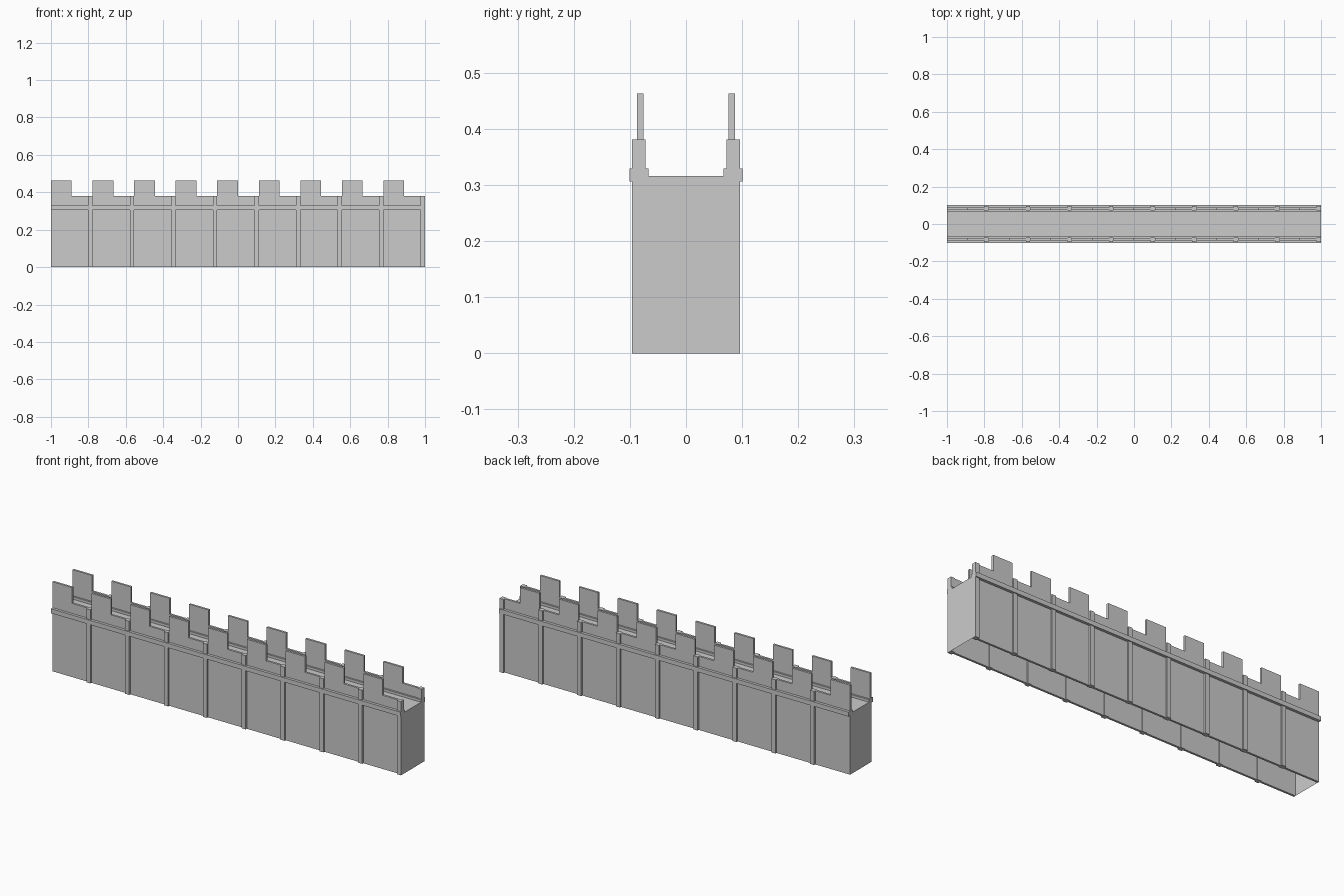
import bpy, bmesh

if "Cube" in bpy.data.objects:
    bpy.data.objects.remove(bpy.data.objects["Cube"])

N = 9                      # repeating bays
PITCH = 2.0 / N
MERLON = 0.111


def make(name, verts, faces):
    me = bpy.data.meshes.new(name)
    me.from_pydata(verts, [], faces)
    ob = bpy.data.objects.new(name, me)
    bpy.context.collection.objects.link(ob)
    return ob


def box(name, x0, x1, y0, y1, z0, z1):
    v = [(x, y, z) for x in (x0, x1) for y in (y0, y1) for z in (z0, z1)]
    f = [(0, 1, 3, 2), (4, 6, 7, 5), (0, 4, 5, 1),
         (2, 3, 7, 6), (0, 2, 6, 4), (1, 5, 7, 3)]
    return make(name, v, f)


def crenellated_wall(name, y0, y1):
    # outline in x/z with stepped top, extruded along y
    pts = [(-1, 0)]
    for i in range(N):
        x = -1 + i * PITCH
        pts += [(x, 0.463), (x + MERLON, 0.463), (x + MERLON, 0.381),
                (x + PITCH, 0.381)]
    pts.append((1, 0))
    bm = bmesh.new()
    face = bm.faces.new([bm.verts.new((x, y0, z)) for x, z in pts])
    ext = bmesh.ops.extrude_face_region(bm, geom=[face])
    moved = [e for e in ext["geom"] if isinstance(e, bmesh.types.BMVert)]
    bmesh.ops.translate(bm, verts=moved, vec=(0, y1 - y0, 0))
    bmesh.ops.recalc_face_normals(bm, faces=bm.faces)
    ob = make(name, [], [])
    bm.to_mesh(ob.data)
    bm.free()


for side, s in (("front", -1), ("back", 1)):
    def span(a, b):
        return sorted((s * a, s * b))

    # thin battlement wall
    crenellated_wall(side + "_wall", *span(0.076, 0.087))
    # string course running along the wall
    box(side + "_ledge", -1, 1, *span(0.067, 0.101), 0.306, 0.329)
    # upright posts at the end of every bay
    for i in range(N):
        x = -1 + (i + 1) * PITCH
        box(f"{side}_post_{i + 1}", x - 0.023, x, *span(0.072, 0.096), 0, 0.381)

# walkway and end panels, open underneath
Y = 0.08
make("walkway", [(-1, -Y, 0.316), (1, -Y, 0.316), (1, Y, 0.316), (-1, Y, 0.316)],
     [(0, 1, 2, 3)])
for name, x, f in (("left_end", -1, (3, 2, 1, 0)), ("right_end", 1, (0, 1, 2, 3))):
    make(name, [(x, -Y, 0), (x, Y, 0), (x, Y, 0.316), (x, -Y, 0.316)], [f])
